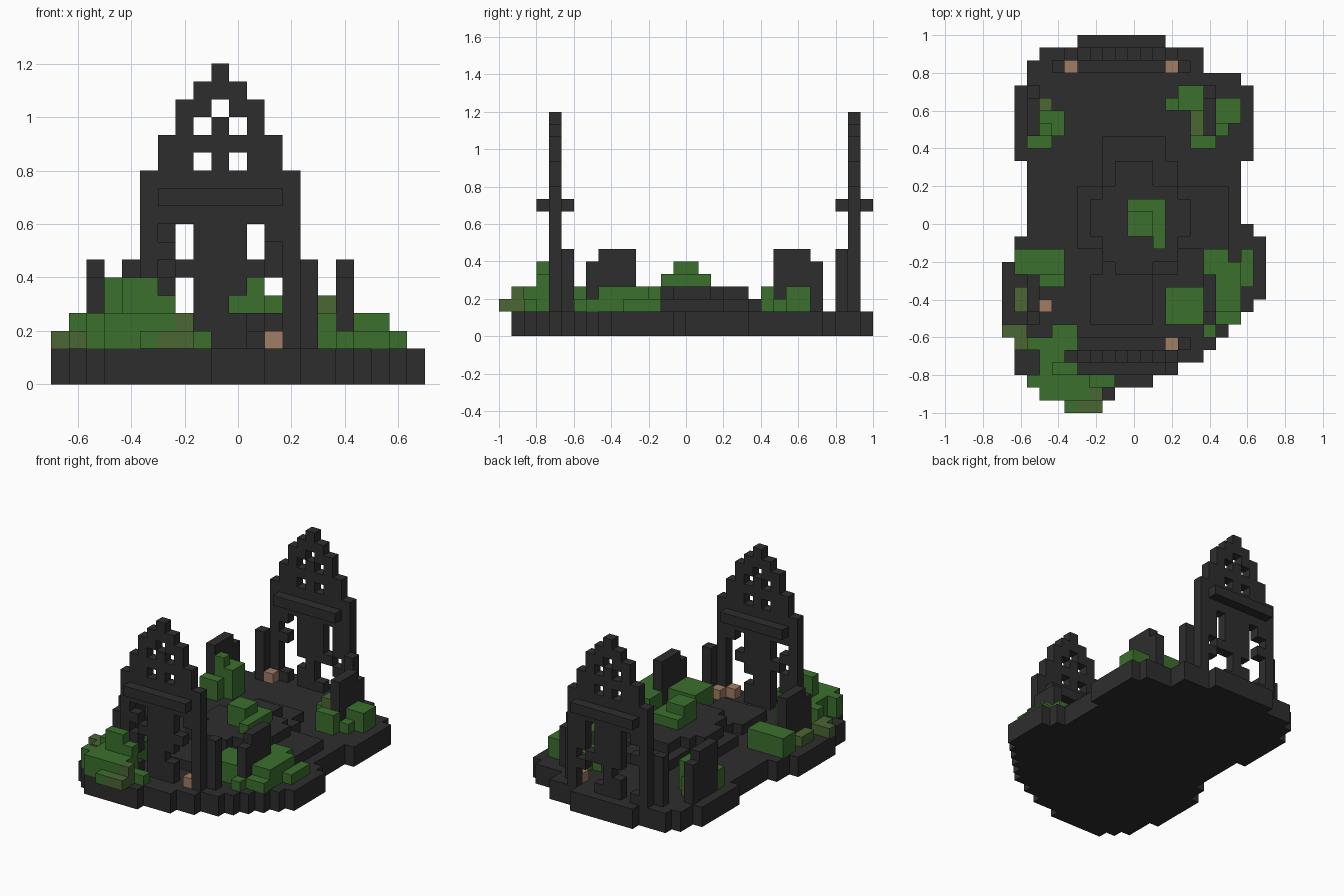
import bpy
import bmesh
from mathutils import Vector

cube = bpy.data.objects.get("Cube")
if cube:
    bpy.data.objects.remove(cube, do_unlink=True)

UNIT = 1 / 15                       # edge of one block
ORIGIN = Vector((-0.7, -1, 0))
AXIS = 9                            # block column the ruin mirrors about
FLOOR = 2                           # height of the ground in blocks
taken = set()                       # cells already filled by earlier parts


def material(name, r, g, b):
    mat = bpy.data.materials.new(name)
    mat.use_nodes = True
    mat.diffuse_color = (r, g, b, 1)
    mat.node_tree.nodes["Principled BSDF"].inputs["Base Color"].default_value = (r, g, b, 1)
    return mat


STONE = material("dark_stone", 0.027, 0.027, 0.027)
LEAF = material("leaf_green", 0.044, 0.162, 0.026)
MOSS = material("olive_moss", 0.069, 0.133, 0.034)
BRICK = material("clay_brick", 0.356, 0.205, 0.127)


def box(x, y, width=1, depth=1, height=1, z=FLOOR):
    """Cells of a box, given its corner and its size in blocks."""
    return {(x + i, y + j, z + k)
            for i in range(width) for j in range(depth) for k in range(height)}


def build(name, cells, mat):
    """Outer skin of a set of cells, with coplanar faces merged."""
    cells = cells - taken
    taken.update(cells)
    bm = bmesh.new()
    verts = {}

    def vert(point):
        key = tuple(point)
        if key not in verts:
            verts[key] = bm.verts.new(ORIGIN + Vector(key) * UNIT)
        return verts[key]

    for cell in sorted(cells):
        for axis in range(3):
            u, v = (axis + 1) % 3, (axis + 2) % 3
            for side in (0, 1):
                near = list(cell)
                near[axis] += 2 * side - 1
                if tuple(near) in cells:
                    continue
                loop = []
                for du, dv in ((0, 0), (1, 0), (1, 1), (0, 1)):
                    point = list(cell)
                    point[axis] += side
                    point[u] += du
                    point[v] += dv
                    loop.append(vert(point))
                bm.faces.new(loop if side else loop[::-1])
    bmesh.ops.dissolve_limit(bm, angle_limit=0.01, verts=bm.verts[:], edges=bm.edges[:])
    mesh = bpy.data.meshes.new(name)
    bm.to_mesh(mesh)
    bm.free()
    mesh.materials.append(mat)
    bpy.context.collection.objects.link(bpy.data.objects.new(name, mesh))


def clump(name, mat, *plots):
    """Part made of several boxes standing on the ground."""
    build(name, set().union(*(box(*plot) for plot in plots)), mat)


# Ground slab: ragged outline as left edge, right edge and row count
ground = set()
row = 1
for left, right, count in ((3, 9, 1), (2, 12, 1), (1, 14, 1), (1, 16, 1), (1, 17, 1),
                           (0, 18, 1), (0, 19, 1), (0, 20, 1), (0, 21, 3), (1, 21, 2),
                           (2, 20, 1), (2, 19, 5), (1, 20, 6), (2, 19, 1), (2, 16, 1),
                           (3, 16, 1), (6, 13, 1)):
    ground |= box(left, row, right - left, count, FLOOR, 0)
    row += count
build("ground_slab", ground, STONE)

# Stepped mound of rubble in the middle
clump("rubble_mound", STONE, (7, 7, 5, 4), (8, 11, 6, 9), (6, 13, 12, 5), (8, 20, 5, 2),
      (9, 11, 3, 9, 2), (8, 12, 6, 6, 2), (7, 14, 8, 3, 2))

# Gable walls, with the window zone drawn from top to ground
FRONT_ROWS = ["#..###.##", "##.###..#", "#.#####.#", "##.###..#",
              "##.##...#", "#..###..#", "##.###..#"]
BACK_ROWS = ["##.###.##", "#..###.##", "##.###.##", "#..####.#",
             "#...#..##", "#..##...#", "##.###..#"]


def gable(name, y, rows):
    cells = set()
    # Stepped peak, narrowing by one block on each side
    for half, z, height in ((4, 9, 3), (3, 12, 2), (2, 14, 2), (1, 16, 1), (0, 17, 1)):
        cells |= box(AXIS - half, y, 2 * half + 1, 1, height, z)
    # Small lights in the peak
    for dx, z in ((-1, 12), (1, 12), (-1, 14), (1, 14), (0, 15)):
        cells.discard((AXIS + dx, y, z))
    for z, line in enumerate(reversed(rows), FLOOR):
        cells |= {(AXIS - 4 + n, y, z) for n, mark in enumerate(line) if mark == "#"}
    build(name + "_gable", cells, STONE)
    # Ledge beams on both faces
    for label, side in (("front", -1), ("rear", 1)):
        build(f"{name}_{label}_beam", box(AXIS - 3, y + side, 7, 1, 1, 10), STONE)


gable("front", 4, FRONT_ROWS)
gable("back", 28, BACK_ROWS)

# Buttress posts beside the gables
for name, side, y in (("front_left", 1, 5), ("back_left", 1, 27), ("back_right", -1, 27)):
    build(name + "_post", box(AXIS + 5 * side, y, 1, 1, 5), STONE)

# Broken side walls, mirrored about the ruin's axis
for label, side in (("right", -1), ("left", 1)):
    x = AXIS + 7 * side
    clump(f"front_{label}_wall", STONE, (x, 7, 1, 4, 4), (x, 8, 1, 3, 5))
    clump(f"back_{label}_wall", STONE, (x, 22, 1, 4, 4), (x, 22, 1, 3, 5))

# Loose bricks
for n, (x, y) in enumerate([(12, 4), (13, 5), (3, 8), (5, 27), (13, 27)], 1):
    build(f"loose_brick_{n}", box(x, y), BRICK)

# Patches of moss
clump("front_moss", MOSS, (6, 0, 2), (7, 1, 1, 1, 2), (0, 6, 2), (1, 5), (1, 8, 1, 2))
clump("back_moss", MOSS, (15, 22, 1, 2, 3), (3, 24, 1, 1, 2))

# Bushes
clump("corner_bush", LEAF, (4, 3, 2, 1, 4), (3, 3, 3, 2, 2), (4, 5, 2, 2, 2), (6, 3, 1, 1, 3),
      (2, 2, 5, 1, 2), (7, 2, 2), (3, 1, 4, 1, 2), (5, 0), (2, 5, 2, 1, 2))
clump("front_right_bush", LEAF, (1, 11, 4, 2, 2), (3, 10, 2))
clump("front_left_bush", LEAF, (16, 11, 2, 2, 2), (17, 8, 2, 4, 2), (19, 10, 1, 3),
      (17, 7, 2), (13, 7, 3, 3, 2), (16, 6))
clump("back_left_bush", LEAF, (14, 24, 2, 2, 2), (13, 24), (15, 21, 2, 1, 2), (17, 23, 2, 2, 2),
      (17, 22))
clump("back_right_bush", LEAF, (2, 21, 2, 1, 2), (3, 22, 2, 2, 3), (3, 22, 1, 1, 4))
build("mound_bush", box(10, 14, 3, 3, 1, 4) | box(12, 13, 1, 1, 1, 4)
      | box(10, 14, 2, 2, 2, 4), LEAF)
